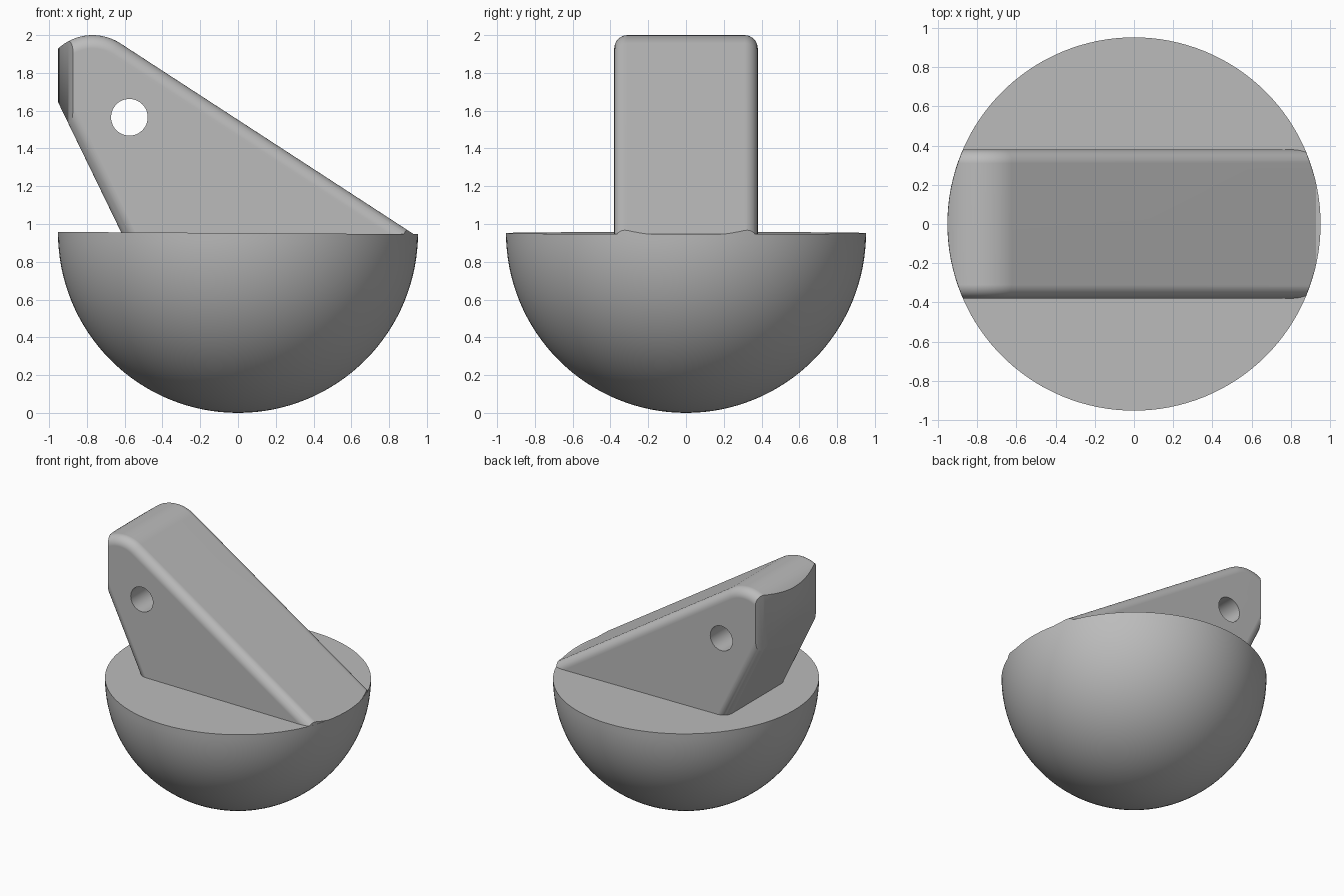
import bpy, bmesh
from math import cos, sin, pi, radians
from mathutils import Matrix

R = 0.953            # bowl radius and height of its centre
HALF = 0.38          # half width of the arm

cube = bpy.data.objects.get("Cube")
if cube:
    bpy.data.objects.remove(cube, do_unlink=True)

grey = bpy.data.materials.new("plain grey")
grey.use_nodes = True
colour = (0.5, 0.5, 0.5, 1)
grey.diffuse_color = colour
grey.node_tree.nodes["Principled BSDF"].inputs["Base Color"].default_value = colour


def make_object(name, bm):
    bmesh.ops.recalc_face_normals(bm, faces=bm.faces)
    mesh = bpy.data.meshes.new(name)
    bm.to_mesh(mesh)
    bm.free()
    mesh.materials.append(grey)
    ob = bpy.data.objects.new(name, mesh)
    bpy.context.collection.objects.link(ob)
    return ob


def activate(ob):
    bpy.ops.object.select_all(action='DESELECT')
    ob.select_set(True)
    bpy.context.view_layer.objects.active = ob


def cut(ob, cutter, operation):
    mod = ob.modifiers.new(cutter.name, 'BOOLEAN')
    mod.operation, mod.solver, mod.object = operation, 'EXACT', cutter
    activate(ob)
    bpy.ops.object.modifier_apply(modifier=mod.name)
    bpy.data.objects.remove(cutter, do_unlink=True)


def finish(ob):
    activate(ob)
    bpy.ops.object.shade_smooth_by_angle(angle=radians(30))
    mod = ob.modifiers.new("even shading", 'WEIGHTED_NORMAL')
    mod.keep_sharp = True


# Bowl: solid half ball with a very slightly tilted flat top
bm = bmesh.new()
bmesh.ops.create_uvsphere(bm, u_segments=128, v_segments=64, radius=R,
                          matrix=Matrix.Translation((0, 0, R)))
cutting = bmesh.ops.bisect_plane(bm, geom=bm.verts[:] + bm.edges[:] + bm.faces[:],
                                 plane_co=(0, 0, R - 0.001), plane_no=(0.0063, 0, 1),
                                 clear_outer=True)
rim = [e for e in cutting["geom_cut"] if isinstance(e, bmesh.types.BMEdge)]
bmesh.ops.contextual_create(bm, geom=rim)
bowl = make_object("bowl", bm)

# Arm: side profile with a rounded peak, extruded across and filleted
peak_x, peak_r = -0.77, 0.27
profile = [(-0.543, 0.8), (1.155, 0.8)]
for i in range(21):
    a = radians(57.2 + (160 - 57.2) * i / 20)
    profile.append((peak_x + peak_r * cos(a), 2 - peak_r + peak_r * sin(a)))
profile.append((-1.024, 1.792))

bm = bmesh.new()
side = bm.faces.new([bm.verts.new((x, -HALF, z)) for x, z in profile])
extruded = bmesh.ops.extrude_face_region(bm, geom=[side])
bmesh.ops.translate(bm, vec=(0, 2 * HALF, 0),
                    verts=[v for v in extruded["geom"] if isinstance(v, bmesh.types.BMVert)])
bmesh.ops.recalc_face_normals(bm, faces=bm.faces)
outline = [e for e in bm.edges if abs(e.verts[0].co.y - e.verts[1].co.y) < 0.01]
bmesh.ops.bevel(bm, geom=outline, offset=0.07, offset_type='OFFSET', segments=8,
                profile=0.5, affect='EDGES')
arm = make_object("arm", bm)

# Trim the arm to a round-bottomed column that matches the bowl
trim_r = R - 0.001
bm = bmesh.new()
path = [bm.verts.new((trim_r * sin(a), 0, R - trim_r * cos(a)))
        for a in [pi / 2 * i / 24 for i in range(25)]]
path += [bm.verts.new((trim_r, 0, 2.2)), bm.verts.new((0, 0, 2.2))]
edges = [bm.edges.new(pair) for pair in zip(path, path[1:])]
bmesh.ops.spin(bm, geom=path + edges, cent=(0, 0, 0), axis=(0, 0, 1),
               angle=2 * pi, steps=128, use_merge=True)
bmesh.ops.remove_doubles(bm, verts=bm.verts, dist=0.0001)
cut(arm, make_object("trim", bm), 'INTERSECT')

# Round hole through the arm
bm = bmesh.new()
bmesh.ops.create_cone(bm, cap_ends=True, segments=48, radius1=0.097, radius2=0.097, depth=2,
                      matrix=Matrix.Translation((-0.575, 0, 1.565)) @ Matrix.Rotation(pi / 2, 4, 'X'))
cut(arm, make_object("hole", bm), 'DIFFERENCE')

for part in (bowl, arm):
    finish(part)
